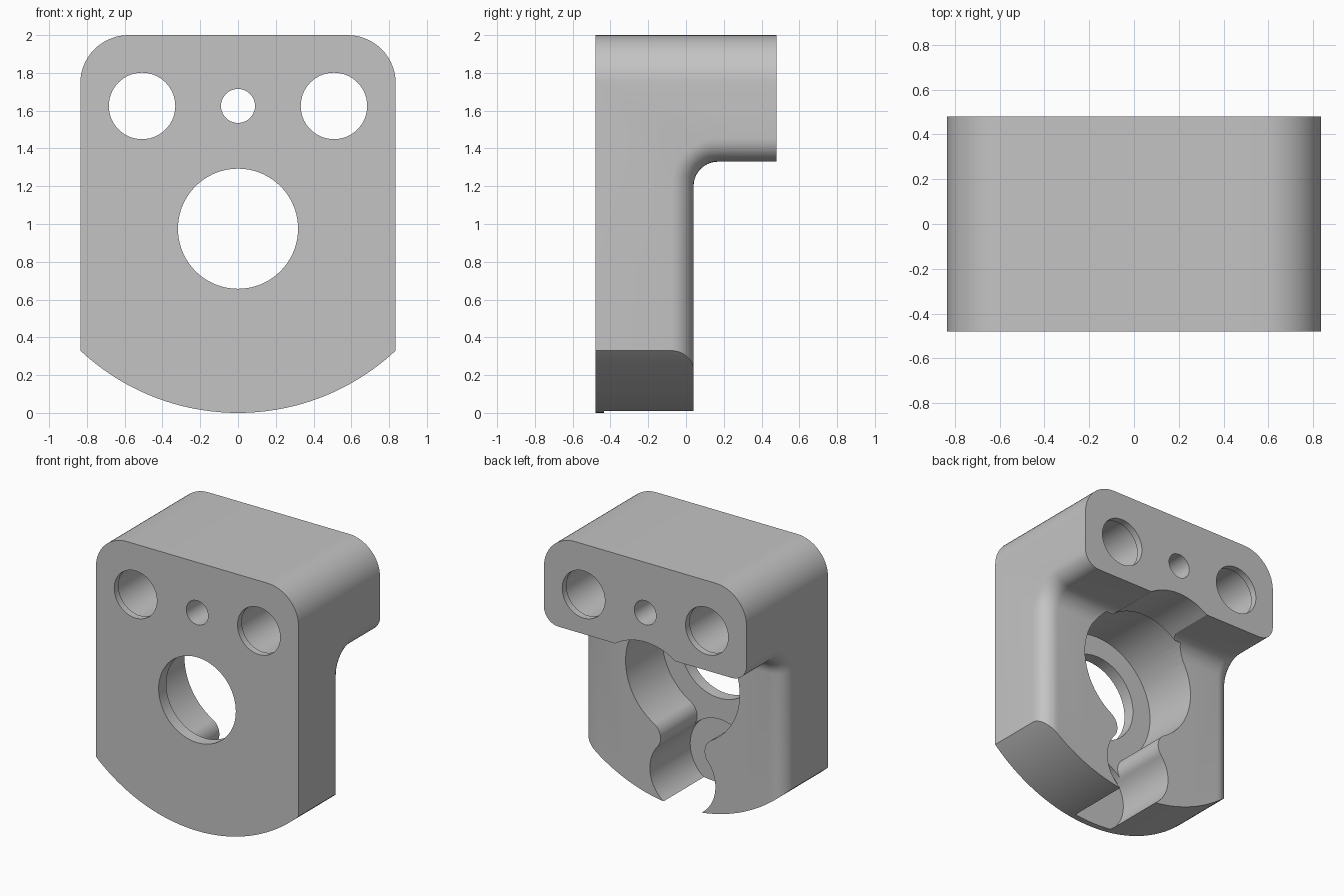
import bpy, bmesh
from math import sin, cos, radians, asin, degrees

if "Cube" in bpy.data.objects:
    bpy.data.objects.remove(bpy.data.objects["Cube"], do_unlink=True)

HALF_W, FRONT, PLATE_BACK, BACK = 0.835, -0.48, 0.04, 0.48
STEP_Z, FILLET, EDGE_R, CORNER_R, BASE_R = 1.33, 0.13, 0.12, 0.255, 1.221
BORE_Z, HOLE_Z = 0.975, 1.625

metal = bpy.data.materials.new("grey metal")
metal.use_nodes = True
grey = (0.55, 0.55, 0.55, 1)
metal.diffuse_color = grey
metal.node_tree.nodes["Principled BSDF"].inputs["Base Color"].default_value = grey


def arc(cx, cz, r, a0, a1, n):
    """Points on an arc, angles in degrees."""
    angles = [radians(a0 + (a1 - a0) * i / n) for i in range(n + 1)]
    return [(cx + r * cos(a), cz + r * sin(a)) for a in angles]


def prism(name, points, place, shift):
    """Extrude a flat outline; place maps each 2D point to 3D."""
    bm = bmesh.new()
    face = bm.faces.new([bm.verts.new(place(*p)) for p in points])
    made = bmesh.ops.extrude_face_region(bm, geom=[face])["geom"]
    verts = [v for v in made if isinstance(v, bmesh.types.BMVert)]
    bmesh.ops.translate(bm, verts=verts, vec=shift)
    bmesh.ops.recalc_face_normals(bm, faces=bm.faces)
    mesh = bpy.data.meshes.new(name)
    bm.to_mesh(mesh)
    bm.free()
    obj = bpy.data.objects.new(name, mesh)
    bpy.context.collection.objects.link(obj)
    mesh.materials.append(metal)
    return obj


def front_prism(name, points, y0, y1):
    return prism(name, points, lambda x, z: (x, y0, z), (0, y1 - y0, 0))


def disc(x, z, r, n=72):
    return arc(x, z, r, 0, 360, n)[:-1]


def combine(target, cutter, operation="DIFFERENCE"):
    mod = target.modifiers.new("cut", "BOOLEAN")
    mod.operation, mod.solver, mod.object = operation, "EXACT", cutter
    bpy.context.view_layer.objects.active = target
    bpy.ops.object.modifier_apply(modifier=mod.name)
    bpy.data.objects.remove(cutter, do_unlink=True)


# Stepped body from its side profile
inner = [(PLATE_BACK, -0.1)]
inner += arc(PLATE_BACK + FILLET, STEP_Z - FILLET, FILLET, 180, 90, 10)
inner += [(BACK, STEP_Z)]
profile = inner + [(BACK, 2.1), (FRONT, 2.1), (FRONT, -0.1)]
body = prism("bracket_body", profile, lambda y, z: (-HALF_W, y, z), (2 * HALF_W, 0, 0))

# Round the side edges that follow the step
bm = bmesh.new()
bm.from_mesh(body.data)


def on_step(v):
    return any(abs(v.co.y - y) < 1e-4 and abs(v.co.z - z) < 1e-4 for y, z in inner)


rim = [e for e in bm.edges if all(on_step(v) for v in e.verts)
       and abs(e.verts[0].co.x - e.verts[1].co.x) < 1e-4]
bmesh.ops.bevel(bm, geom=rim, offset=EDGE_R, segments=8, profile=0.5,
                affect="EDGES", clamp_overlap=False)
bm.to_mesh(body.data)
bm.free()

# Trim to the front outline: rounded top corners and curved base
half = degrees(asin(HALF_W / BASE_R))
outline = arc(0, BASE_R, BASE_R, 270 - half, 270 + half, 48)
outline += arc(HALF_W - CORNER_R, 2 - CORNER_R, CORNER_R, 0, 90, 14)
outline += arc(CORNER_R - HALF_W, 2 - CORNER_R, CORNER_R, 90, 180, 14)
combine(body, front_prism("outline", outline, FRONT - 0.1, BACK + 0.1), "INTERSECT")

# Neck joining the round pocket to the lower pocket
neck = arc(0.2915, 0.4737, 0.11, 120.2, 219.9, 14)
neck += [(-x, z) for x, z in reversed(neck)]

# Openings: outline, start depth, end depth
cuts = [
    (disc(0, BORE_Z, 0.318), -0.6, 0.0),         # front bore
    (disc(0, BORE_Z, 0.47), -0.39, 0.10),        # round pocket
    (disc(0, BORE_Z, 0.432), 0.0, 0.6),          # scoop under the block
    (neck, -0.39, 0.2),
    (disc(0, 0.23, 0.27), -0.435, 0.2),          # lower pocket, open below
    (disc(0, HOLE_Z, 0.09, 40), -0.6, 0.6),      # small bolt hole
]
for side in (-1, 1):
    cuts.append((disc(side * 0.508, HOLE_Z, 0.176, 56), -0.6, 0.6))
    cuts.append((disc(side * 0.508, HOLE_Z, 0.184, 56), -0.43, 0.43))
for points, y0, y1 in cuts:
    combine(body, front_prism("opening", points, y0, y1))

# Smooth the curves, keep the edges sharp
bpy.ops.object.select_all(action="DESELECT")
body.select_set(True)
bpy.context.view_layer.objects.active = body
bpy.ops.object.shade_smooth_by_angle(angle=radians(30))
